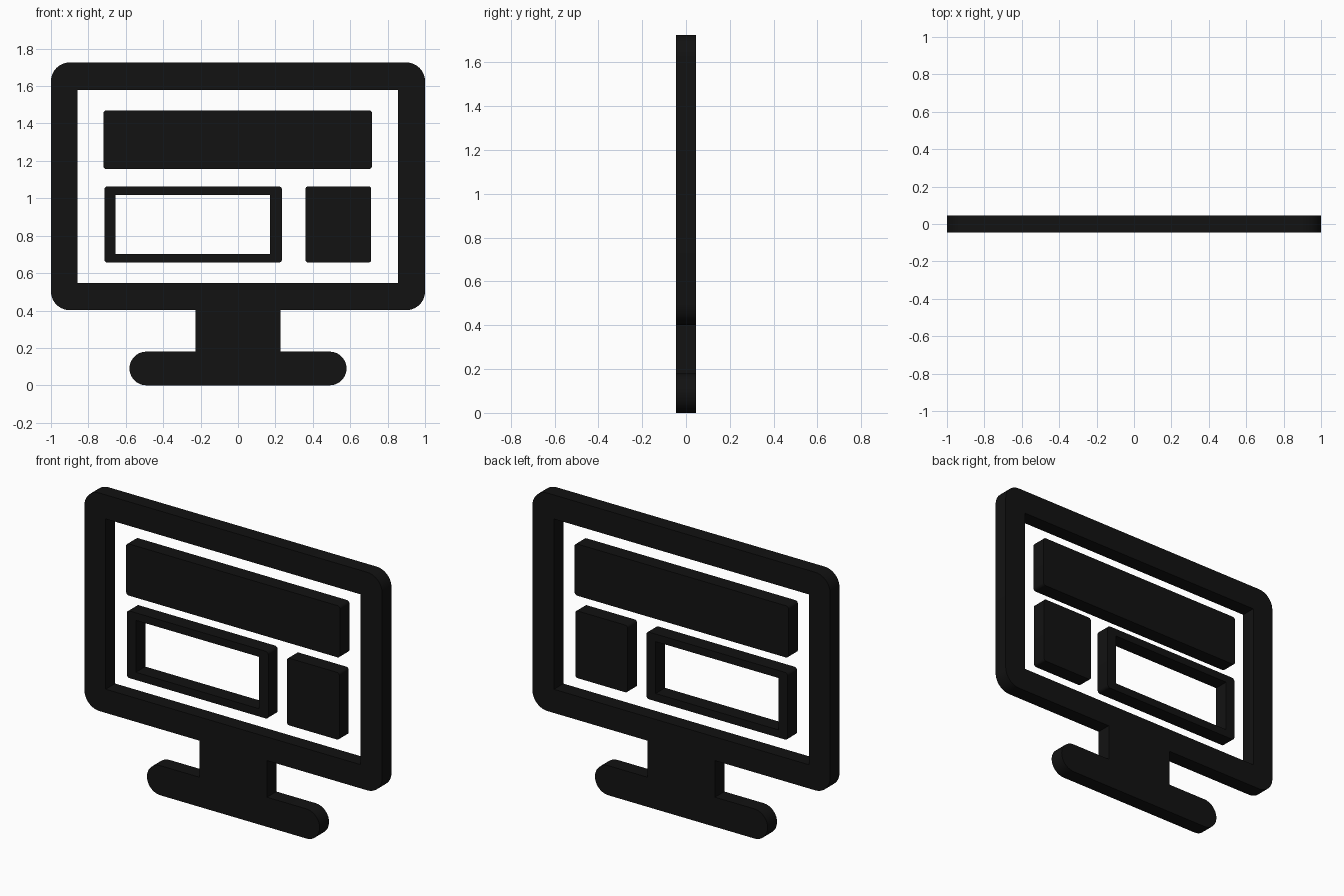
import bpy, bmesh, math
from mathutils import Vector

if "Cube" in bpy.data.objects:
    bpy.data.objects.remove(bpy.data.objects["Cube"])

HALF_DEPTH = 0.045

black = bpy.data.materials.new("black")
black.diffuse_color = (0.006, 0.006, 0.006, 1)
black.use_nodes = True
black.node_tree.nodes["Principled BSDF"].inputs["Base Color"].default_value = black.diffuse_color


def fillet(corners, steps=10):
    """Round the right-angled corners (x, z, radius) of an outline."""
    pts = []
    for i, (x, z, r) in enumerate(corners):
        p = Vector((x, z))
        if r == 0:
            pts.append(p)
            continue
        d0 = (Vector(corners[i - 1][:2]) - p).normalized()
        d1 = (Vector(corners[(i + 1) % len(corners)][:2]) - p).normalized()
        centre = p + r * (d0 + d1)
        for k in range(steps + 1):
            t = math.pi / 2 * k / steps
            pts.append(centre - r * (d1 * math.cos(t) + d0 * math.sin(t)))
    return pts


def rect(x0, x1, z0, z1, r=0):
    return [(x0, z0, r), (x1, z0, r), (x1, z1, r), (x0, z1, r)]


def plate(name, *outlines):
    """Extrude an outline (further outlines are holes) into a flat plate."""
    cu = bpy.data.curves.new(name, 'CURVE')
    cu.dimensions = '2D'
    cu.fill_mode = 'BOTH'
    cu.extrude = HALF_DEPTH
    for corners in outlines:
        pts = fillet(corners)
        sp = cu.splines.new('POLY')
        sp.points.add(len(pts) - 1)
        for sp_pt, p in zip(sp.points, pts):
            sp_pt.co = (p.x, p.y, 0, 1)
        sp.use_cyclic_u = True
    ob = bpy.data.objects.new(name, cu)
    bpy.context.collection.objects.link(ob)
    ob.rotation_euler.x = math.pi / 2
    bpy.ops.object.select_all(action='DESELECT')
    ob.select_set(True)
    bpy.context.view_layer.objects.active = ob
    bpy.ops.object.convert(target='MESH')
    ob = bpy.context.view_layer.objects.active

    # weld caps to walls
    bm = bmesh.new()
    bm.from_mesh(ob.data)
    bmesh.ops.remove_doubles(bm, verts=bm.verts, dist=0.0001)
    bmesh.ops.recalc_face_normals(bm, faces=bm.faces)
    bm.to_mesh(ob.data)
    bm.free()
    ob.data.materials.clear()
    ob.data.materials.append(black)
    bpy.ops.object.shade_smooth_by_angle(angle=math.radians(30))
    return ob


# Screen frame, neck and rounded foot as one silhouette with a screen opening
right_side = [(0.58, 0, 0.0895), (0.58, 0.18, 0.0895), (0.227, 0.18, 0),
              (0.227, 0.402, 0), (1, 0.402, 0.1), (1, 1.726, 0.1)]
left_side = [(-x, z, r) for x, z, r in reversed(right_side)]
plate("monitor_frame_and_stand", right_side + left_side,
      rect(-0.857, 0.855, 0.546, 1.58))

# Page layout blocks floating in the screen
plate("header_block", rect(-0.72, 0.717, 1.156, 1.47, 0.018))
plate("outlined_block", rect(-0.715, 0.235, 0.656, 1.064, 0.018),
      rect(-0.654, 0.172, 0.703, 1.018))
plate("side_block", rect(0.361, 0.712, 0.656, 1.064, 0.015))
